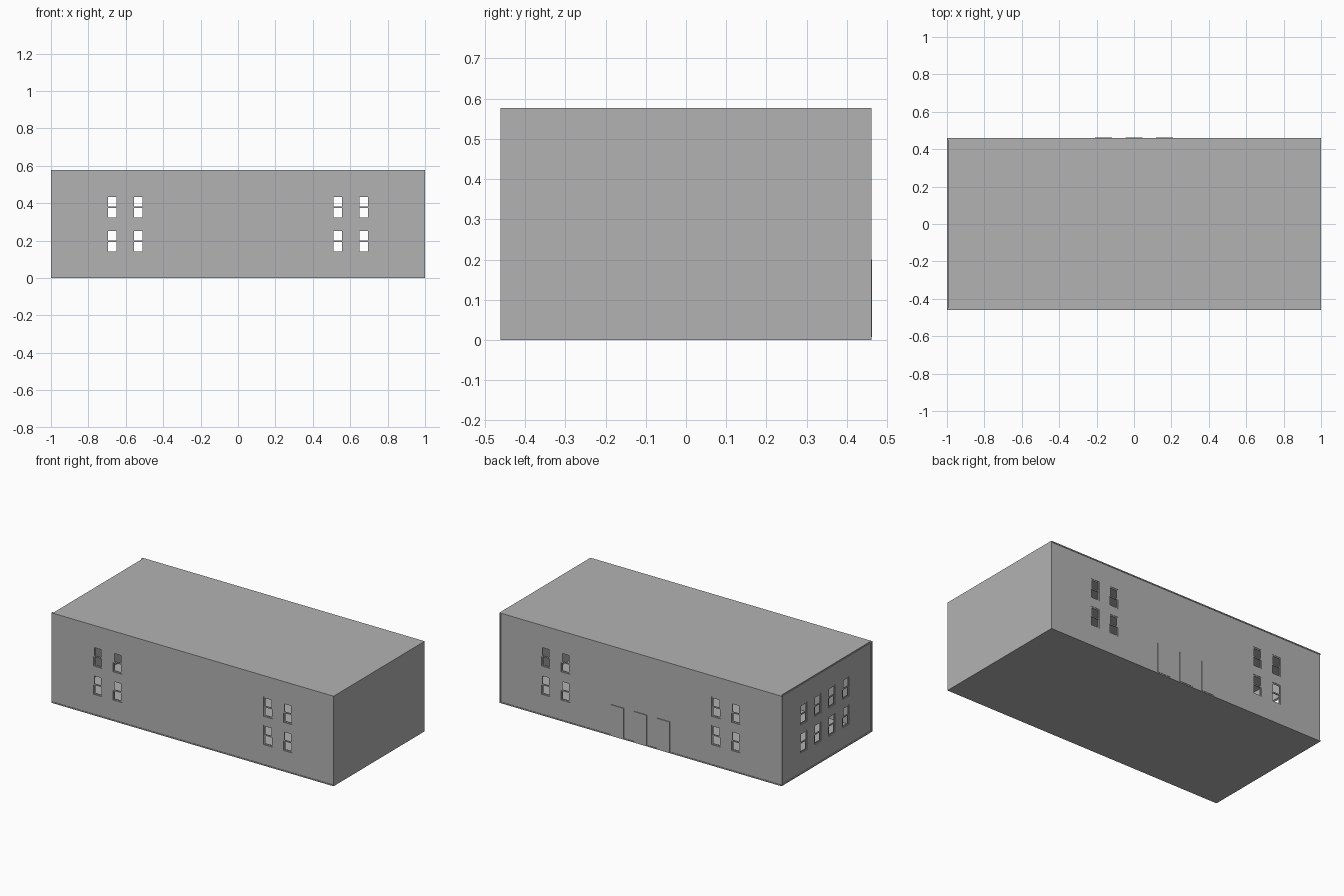
import bpy, bmesh, math
from mathutils import Matrix

cube = bpy.data.objects.get("Cube")
if cube:
    bpy.data.objects.remove(cube, do_unlink=True)

grey = bpy.data.materials.new("plain_grey")
grey.use_nodes = True
grey.diffuse_color = (0.45, 0.45, 0.45, 1)
grey.node_tree.nodes["Principled BSDF"].inputs["Base Color"].default_value = (0.45, 0.45, 0.45, 1)

HALF_W, HALF_D, HEIGHT = 1.0, 0.461, 0.577
SLAB, THICK, RECESS = 0.007, 0.009, 0.003
WIN_W, WIN_H, BAR = 0.062, 0.126, 0.008
ROWS = (0.196, 0.377)


def add_box(bm, lo, hi):
    size = [b - a for a, b in zip(lo, hi)]
    mid = [(a + b) / 2 for a, b in zip(lo, hi)]
    bmesh.ops.create_cube(bm, size=1, matrix=Matrix.Translation(mid) @ Matrix.Diagonal((*size, 1)))


def finish(bm, name):
    mesh = bpy.data.meshes.new(name)
    bm.to_mesh(mesh)
    bm.free()
    mesh.materials.append(grey)
    obj = bpy.data.objects.new(name, mesh)
    bpy.context.collection.objects.link(obj)
    return obj


def box(name, lo, hi):
    bm = bmesh.new()
    add_box(bm, lo, hi)
    return finish(bm, name)


def place(obj, angle, distance):
    obj.matrix_world = Matrix.Rotation(angle, 4, "Z") @ Matrix.Translation((0, -distance, 0))


def window_wall(name, u0, u1, columns, angle, distance):
    # Wall panel with window openings, facing -y before it is turned
    us, zs = [u0, u1], [SLAB, HEIGHT - SLAB]
    for c in columns:
        us += [c - WIN_W / 2, c + WIN_W / 2]
    for r in ROWS:
        zs += [r - WIN_H / 2, r + WIN_H / 2]
    us.sort()
    zs.sort()
    bm = bmesh.new()
    grid = [[bm.verts.new((u, 0, z)) for z in zs] for u in us]
    for i in range(len(us) - 1):
        for j in range(len(zs) - 1):
            if i % 2 and j % 2:
                continue
            bm.faces.new((grid[i][j], grid[i + 1][j], grid[i + 1][j + 1], grid[i][j + 1]))
    wall = finish(bm, name + "_wall")
    solid = wall.modifiers.new("thickness", "SOLIDIFY")
    solid.thickness = THICK
    solid.offset = -1
    place(wall, angle, distance)

    # Sash frames: upper sash outside, lower sash inside
    bm = bmesh.new()
    w, h = WIN_W / 2, WIN_H / 2
    for c in columns:
        for r in ROWS:
            for bottom, top, y in ((r - BAR / 2, r + h, 0.002), (r - h, r + BAR / 2, 0.005)):
                back = y + 0.003
                add_box(bm, (c - w, y, bottom), (c - w + BAR, back, top))
                add_box(bm, (c + w - BAR, y, bottom), (c + w, back, top))
                for z in (bottom, top - BAR):
                    add_box(bm, (c - w + BAR, y, z), (c + w - BAR, back, z + BAR))
    place(finish(bm, name + "_windows"), angle, distance)


# Floor and roof slabs
box("floor", (-HALF_W, -HALF_D, 0), (HALF_W, HALF_D, SLAB))
box("roof", (-HALF_W + THICK, -HALF_D, HEIGHT - SLAB), (HALF_W, HALF_D, HEIGHT))

# Blank wall on the left end
box("left_wall", (HALF_W - THICK, -HALF_D, SLAB), (HALF_W, HALF_D, HEIGHT - SLAB))

# Walls with windows
pairs = (-0.673, -0.534, 0.534, 0.673)
edge = HALF_W - THICK
window_wall("front", -HALF_W, edge, pairs, 0, HALF_D - RECESS)
window_wall("back", -edge, HALF_W, pairs, math.pi, HALF_D - RECESS)
side = HALF_D - RECESS - THICK
window_wall("right", -side, side, (-0.228, -0.086, 0.056, 0.198), -math.pi / 2, HALF_W - 0.006)

# Front and back edge strips closing the roof line at the right end
for name, s in (("front", -1), ("back", 1)):
    ys = sorted((s * HALF_D, s * (HALF_D - RECESS - THICK)))
    box(name + "_roof_end", (-HALF_W, ys[0], HEIGHT - SLAB), (-HALF_W + THICK, ys[1], HEIGHT))

# Three doors on the back wall
for label, x in (("right", -0.163), ("middle", 0), ("left", 0.163)):
    box(label + "_door", (x - 0.046, HALF_D - RECESS, SLAB), (x + 0.046, HALF_D + 0.002, 0.2))
